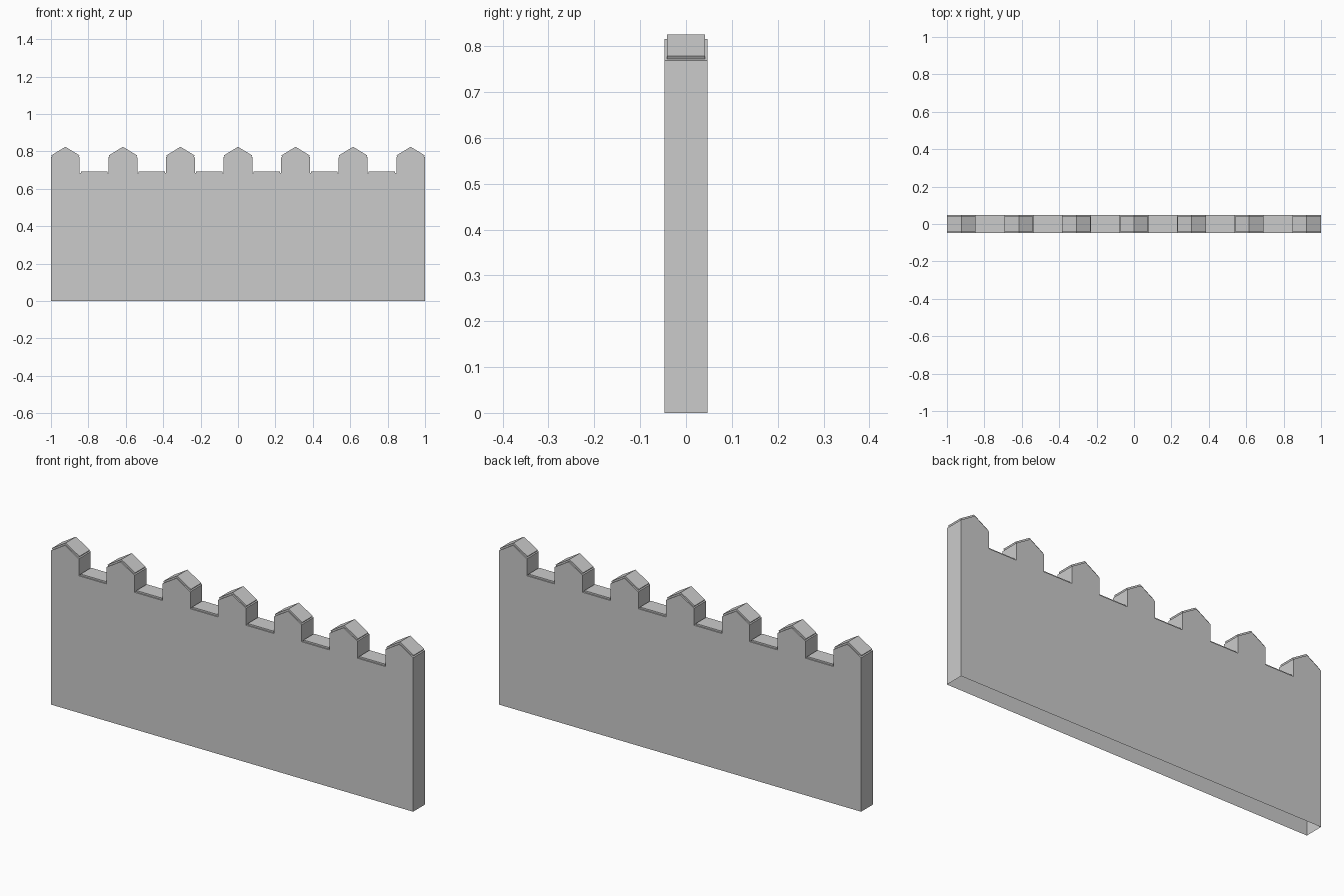
import bpy, bmesh

if "Cube" in bpy.data.objects:
    bpy.data.objects.remove(bpy.data.objects["Cube"])

COUNT = 7
HALF_DEPTH = 0.047
PITCH = 2 / (2 * COUNT - 1)      # merlons and gaps share one width
GAP_Z, EAVE_Z, PEAK_Z = 0.684, 0.7685, 0.8155
INSET, RAISE = 0.006, 0.008

# Battlement outline from left to right, with the kind of face under each edge
points, kinds = [(-1, 0)], []
for i in range(COUNT):
    x = -1 + 2 * i * PITCH
    points += [(x, EAVE_Z), (x + PITCH / 2, PEAK_Z), (x + PITCH, EAVE_Z)]
    kinds += ["side", "roof%d" % i, "roof%d" % i]
    if i < COUNT - 1:
        points += [(x + PITCH, GAP_Z), (x + 2 * PITCH, GAP_Z)]
        kinds += ["side", "gap%d" % i]
points.append((1, 0))
kinds.append("side")

# Hollow wall shell, open underneath
bm = bmesh.new()
front = [bm.verts.new((x, -HALF_DEPTH, z)) for x, z in points]
back = [bm.verts.new((x, HALF_DEPTH, z)) for x, z in points]
bm.faces.new(front[::-1])
bm.faces.new(back)
groups = {}
for i, kind in enumerate(kinds):
    face = bm.faces.new((front[i], front[i + 1], back[i + 1], back[i]))
    if kind != "side":
        groups.setdefault(kind, []).append(face)
bm.normal_update()

# Raised coping on each gabled top and each gap
for faces in groups.values():
    bmesh.ops.inset_region(bm, faces=faces, thickness=INSET, depth=0,
                           use_boundary=True, use_even_offset=True)
    bm.normal_update()
    bmesh.ops.inset_region(bm, faces=faces, thickness=0, depth=RAISE,
                           use_boundary=True, use_even_offset=True)
    bm.normal_update()

mesh = bpy.data.meshes.new("battlement_wall")
bm.to_mesh(mesh)
bm.free()
wall = bpy.data.objects.new("battlement_wall", mesh)
bpy.context.collection.objects.link(wall)
